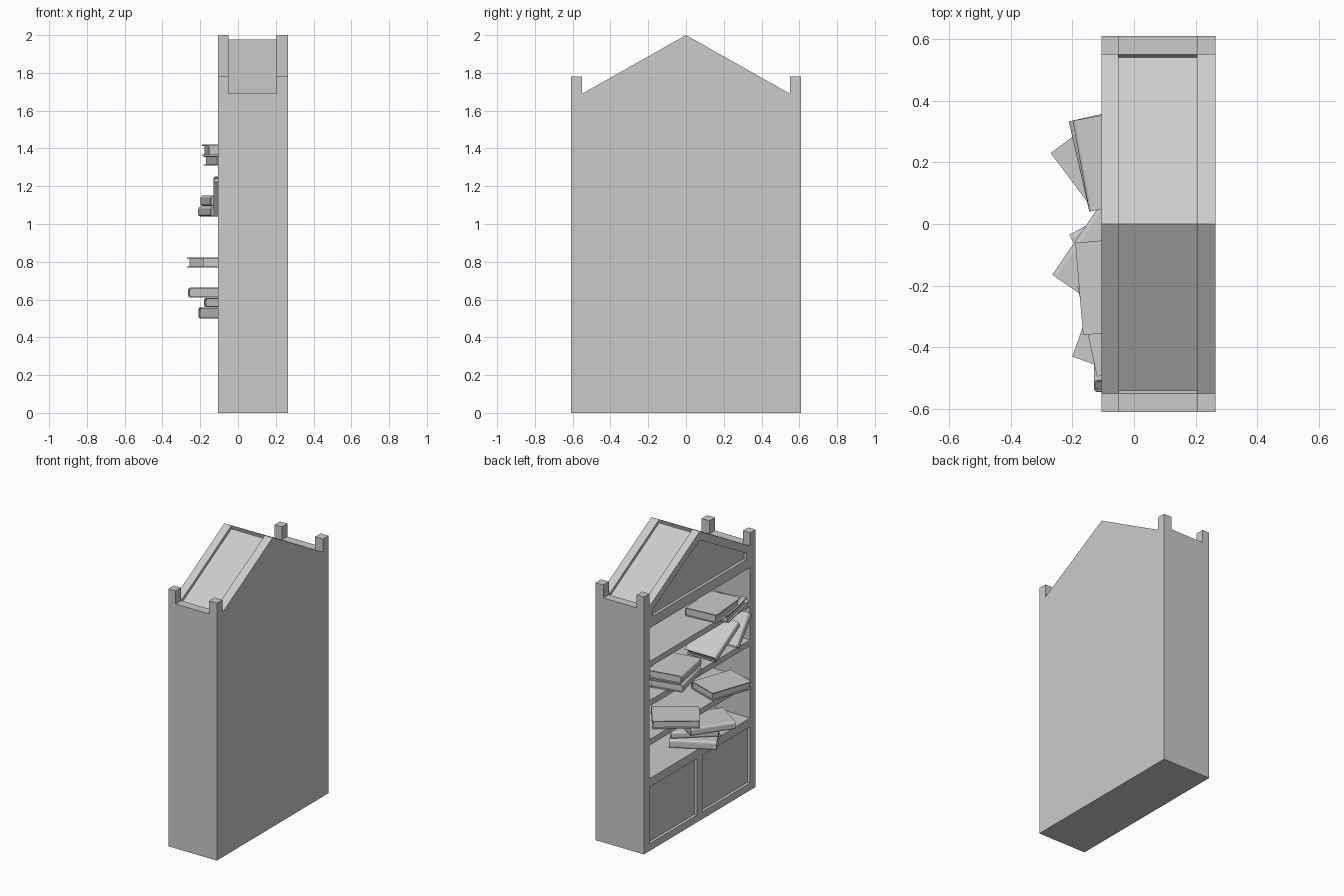
import bpy, bmesh, math
from mathutils import Vector, Matrix

if "Cube" in bpy.data.objects:
    bpy.data.objects.remove(bpy.data.objects["Cube"])

XF, XB = -0.105, 0.265      # open face and back of the case
RF, RB = -0.05, 0.205       # extent of the sunken roof panel
REC = 0.02                  # depth of sunken panels


def finish(name, bm, matrix=None):
    bmesh.ops.recalc_face_normals(bm, faces=bm.faces)
    me = bpy.data.meshes.new(name)
    bm.to_mesh(me)
    bm.free()
    ob = bpy.data.objects.new(name, me)
    bpy.context.collection.objects.link(ob)
    if matrix:
        ob.matrix_world = matrix
    return ob


def add_box(bm, x0, x1, y0, y1, z0, z1):
    size = Matrix.Diagonal((x1 - x0, y1 - y0, z1 - z0, 1))
    mid = Matrix.Translation(((x0 + x1) / 2, (y0 + y1) / 2, (z0 + z1) / 2))
    bmesh.ops.create_cube(bm, size=1, matrix=mid @ size)


def box(name, *b):
    bm = bmesh.new()
    add_box(bm, *b)
    return finish(name, bm)


def prism(name, pts, x0, x1):
    """Extrude a (y, z) outline along x."""
    bm = bmesh.new()
    f = bm.faces.new([bm.verts.new((x0, y, z)) for y, z in pts])
    r = bmesh.ops.extrude_face_region(bm, geom=[f])
    bmesh.ops.translate(bm, vec=(x1 - x0, 0, 0),
                        verts=[v for v in r["geom"] if isinstance(v, bmesh.types.BMVert)])
    return finish(name, bm)


def ring(name, outer, inner, x0, x1):
    """Frame between two (y, z) outlines with equal point counts."""
    bm = bmesh.new()
    loops = [[bm.verts.new((x, y, z)) for y, z in p]
             for p, x in ((outer, x0), (inner, x0), (inner, x1), (outer, x1))]
    n = len(outer)
    for k in range(4):
        a, b = loops[k], loops[(k + 1) % 4]
        for i in range(n):
            j = (i + 1) % n
            bm.faces.new((a[i], a[j], b[j], b[i]))
    return finish(name, bm)


def rect(y0, y1, z0, z1):
    return [(y0, z0), (y1, z0), (y1, z1), (y0, z1)]


# Side walls with corner posts
for s, side in ((1, "left"), (-1, "right")):
    y0, y1 = sorted((s * 0.55, s * 0.61))
    box(side + "_wall", RF, RB, y0, y1, 0, 1.69)
    box(side + "_open_side_post", XF, RF, y0, y1, 0, 1.78)
    box(side + "_back_post", RB, XB, y0, y1, 0, 1.78)

# Back panel with gable outline
prism("back_panel", [(-0.55, 0), (0.55, 0), (0.55, 1.69), (0, 2), (-0.55, 1.69)], RB, XB)

# Sunken roof between the two gables
prism("roof", [(-0.55, 1.54), (0.55, 1.54), (0.55, 1.69), (0.54, 1.673),
               (0, 1.977), (-0.54, 1.673), (-0.55, 1.69)], RF, RB)

# Gable with sunken panel
gable = [(-0.55, 1.54), (0.55, 1.54), (0.55, 1.69), (0, 2), (-0.55, 1.69)]
gable_in = [(-0.51, 1.61), (0.51, 1.61), (0.51, 1.655), (0, 1.94), (-0.51, 1.655)]
ring("gable_frame", gable, gable_in, XF, XF + REC)
prism("gable_panel", gable, XF + REC, RF)

# Lower cupboard with two sunken doors
box("cupboard", XF + REC, RB, -0.55, 0.55, 0, 0.5)
for s, side in ((1, "left"), (-1, "right")):
    oy = sorted((0, s * 0.55))
    iy = sorted((s * 0.03, s * 0.549))
    ring(side + "_door_frame", rect(*oy, 0, 0.5), rect(*iy, 0.05, 0.44), XF, XF + REC)

# Shelves
for i in range(3):
    top = 0.77 + 0.27 * i
    box("shelf_%d" % (i + 1), XF, RB, -0.55, 0.55, top - 0.04, top)


def book(name, T, matrix, L=0.3, W=0.23, flip=False):
    """Cover with rounded spine at x=0, length along y, plus a page block."""
    bm = bmesh.new()
    c, r = 0.006, 0.014
    arc = []
    for i in range(4):
        a = math.pi / 2 * i / 3
        arc.append((r - r * math.sin(a), r - r * math.cos(a)))
    # half outline from fore edge round the spine, then mirrored
    out = [(W, 0)] + arc + [(x, T - z) for x, z in reversed(arc)] + [(W, T)]
    inn = [(W, T - c), (r, T - c), (c, T - r), (c, r), (r, c), (W, c)]
    pts = out + inn
    if flip:
        pts = [(W - x, z) for x, z in pts]
    f = bm.faces.new([bm.verts.new((x, 0, z)) for x, z in pts])
    res = bmesh.ops.extrude_face_region(bm, geom=[f])
    bmesh.ops.translate(bm, vec=(0, L, 0),
                        verts=[v for v in res["geom"] if isinstance(v, bmesh.types.BMVert)])
    x0, x1 = (0.012, W - c) if flip else (c, W - 0.012)
    add_box(bm, x0, x1, 0.008, L - 0.008, c, T - c)
    return finish(name, bm, matrix)


# Flat books: corner x, y, z, thickness, direction of the long edge, fore edge outward
flat = [
    (-0.21, -0.035, 0.50, 0.058, 0.88, 0.48, False),
    (-0.18, -0.10, 0.56, 0.048, 0.75, 0.66, False),
    (-0.265, -0.165, 0.61, 0.053, 0.56, 0.82, False),
    (-0.27, 0.23, 0.77, 0.053, 0.80, 0.60, True),
    (-0.20, -0.43, 0.77, 0.053, 0.33, 0.94, True),
    (-0.145, 0.04, 1.04, 0.053, -0.22, 0.97, False),
    (-0.145, 0.04, 1.095, 0.056, -0.18, 0.98, False),
    (-0.12, -0.495, 1.31, 0.05, -0.21, 0.97, True),
    (-0.165, -0.36, 1.362, 0.058, -0.085, 0.99, True),
]
for i, (x, y, z, t, dx, dy, fl) in enumerate(flat):
    m = Matrix.Translation((x, y, z)) @ Matrix.Rotation(math.atan2(-dx, dy), 4, 'Z')
    book("flat_book_%d" % (i + 1), t, m, flip=fl)

# Leaning books: centre y, z, tilt, length
for i, (y, z, deg, L) in enumerate([(-0.27, 1.137, 30, 0.3), (-0.455, 1.146, 52, 0.23)]):
    a, t = math.radians(deg), 0.05
    ay = Vector((0, -math.cos(a), math.sin(a)))
    az = Vector((1, 0, 0)).cross(ay)
    o = Vector((-0.13, y, z)) - ay * L / 2 - az * t / 2
    m = Matrix((Vector((1, 0, 0)), ay, az)).transposed().to_4x4()
    book("leaning_book_%d" % (i + 1), t, Matrix.Translation(o) @ m, L=L)
